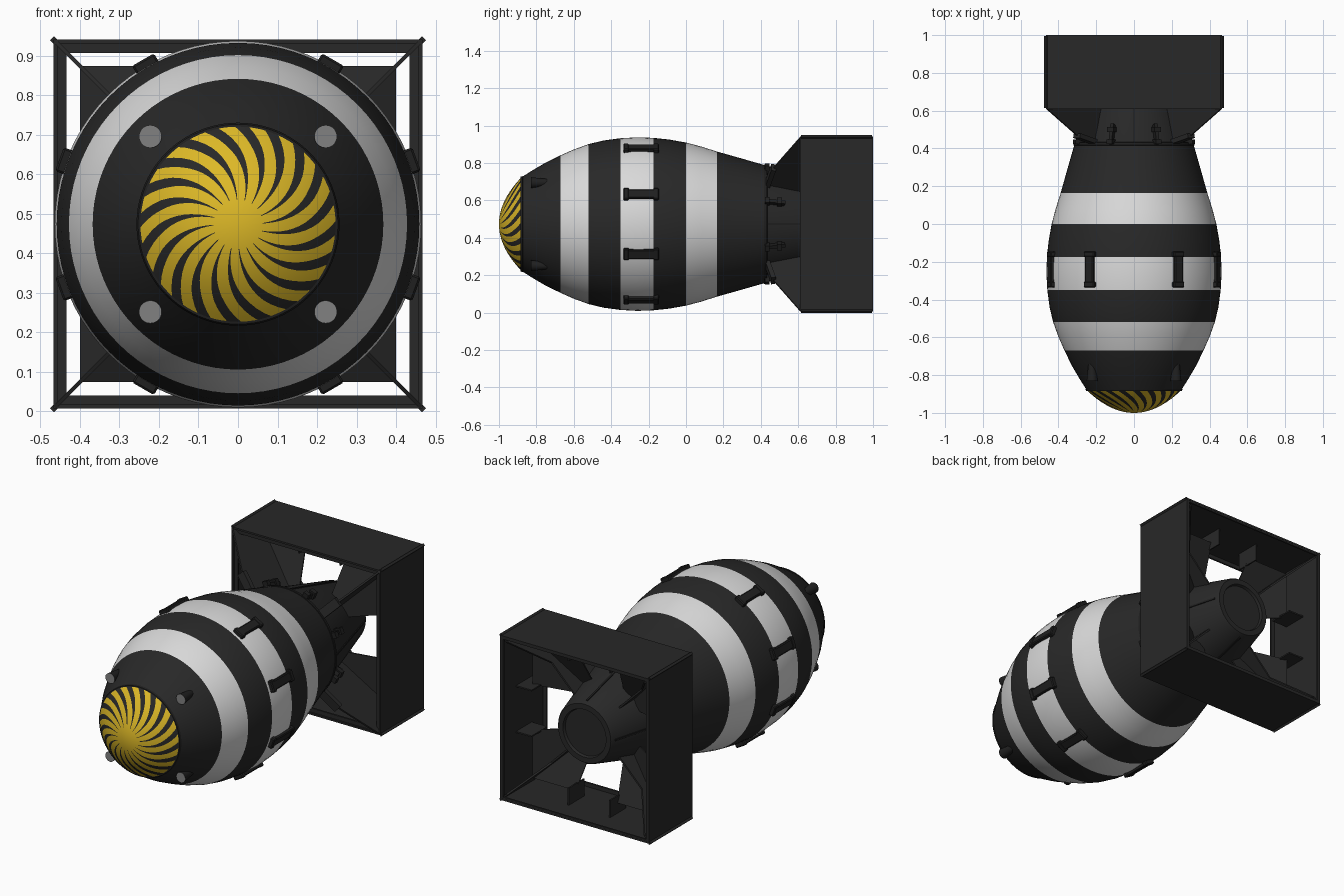
import bpy
import bmesh
from math import pi, sin, cos, radians
from mathutils import Matrix, Vector

if "Cube" in bpy.data.objects:
    bpy.data.objects.remove(bpy.data.objects["Cube"])

ZC = 0.473      # height of the long axis
SEGS = 80
BLADES = 20


def material(name, rgb):
    m = bpy.data.materials.new(name)
    m.use_nodes = True
    m.diffuse_color = (*rgb, 1)
    bsdf = m.node_tree.nodes["Principled BSDF"]
    bsdf.inputs["Base Color"].default_value = (*rgb, 1)
    bsdf.inputs["Roughness"].default_value = 0.6
    return m


BLACK = material("matte black", (0.021, 0.021, 0.021))
DARK = material("dark metal", (0.014, 0.014, 0.014))
WHITE = material("white paint", (0.7, 0.7, 0.7))
YELLOW = material("yellow paint", (0.72, 0.48, 0.02))
GREY = material("grey metal", (0.22, 0.22, 0.22))


def finish(name, bm, mats, smooth=False):
    """Turn a bmesh built around the y axis into an object at axis height."""
    bmesh.ops.recalc_face_normals(bm, faces=bm.faces)
    me = bpy.data.meshes.new(name)
    bm.to_mesh(me)
    bm.free()
    for m in mats:
        me.materials.append(m)
    ob = bpy.data.objects.new(name, me)
    ob.location.z = ZC
    bpy.context.collection.objects.link(ob)
    if smooth:
        bpy.ops.object.select_all(action="DESELECT")
        ob.select_set(True)
        bpy.context.view_layer.objects.active = ob
        bpy.ops.object.shade_smooth_by_angle(angle=radians(35))
    return ob


def lathe(name, profile, mats, rule=None, angle=None, segs=SEGS):
    """Spin (y, radius) points; rule picks a colour, angle can bend the spokes."""
    angle = angle or (lambda k, r: 2 * pi * k / segs)
    bm = bmesh.new()
    rings = []
    for y, r in profile:
        if r == 0:
            rings.append([bm.verts.new((0, y, 0))] * segs)
        else:
            rings.append([bm.verts.new((r * cos(angle(k, r)), y, r * sin(angle(k, r))))
                          for k in range(segs)])
    for i in range(len(rings) - 1):
        for k in range(segs):
            n = (k + 1) % segs
            quad = [rings[i][k], rings[i][n], rings[i + 1][n], rings[i + 1][k]]
            f = bm.faces.new(list(dict.fromkeys(quad)))
            if rule:
                f.material_index = rule(i, k, f.calc_center_median().y)
    return finish(name, bm, mats, True)


def add_box(bm, size, centre, spin=0, tilt=0):
    """Box placed along +x, tilted to the hull slope, spun around the y axis."""
    mat = (Matrix.Rotation(-spin, 4, "Y") @ Matrix.Translation(centre)
           @ Matrix.Rotation(tilt, 4, "Z") @ Matrix.Diagonal((*size, 1)))
    return bmesh.ops.create_cube(bm, size=1, matrix=mat)["verts"]


def add_plate(bm, points, thickness, normal):
    """Flat polygon thickened to both sides along a normal."""
    n = Vector(normal).normalized() * thickness / 2
    lo = [bm.verts.new(Vector(p) - n) for p in points]
    hi = [bm.verts.new(Vector(p) + n) for p in points]
    bm.faces.new(lo)
    bm.faces.new(hi[::-1])
    for i in range(len(lo)):
        j = (i + 1) % len(lo)
        bm.faces.new([lo[i], lo[j], hi[j], hi[i]])


# Hull with painted bands
hull = [(-0.88, 0.25), (-0.82, 0.288), (-0.75, 0.329), (-0.67, 0.368), (-0.6, 0.399),
        (-0.52, 0.428), (-0.44, 0.447), (-0.35, 0.459), (-0.26, 0.464), (-0.175, 0.461),
        (-0.09, 0.452), (0, 0.436), (0.08, 0.415), (0.165, 0.388), (0.3, 0.35), (0.425, 0.314)]
BANDS = [(-0.67, -0.52), (-0.35, -0.175), (0, 0.165)]
lathe("hull", hull, [BLACK, WHITE],
      lambda i, k, y: int(any(a < y < b for a, b in BANDS)))


# Nose cap with curved spokes that widen towards the rim
def spoke_angle(k, r):
    t = r / 0.25
    half = 0.02 + 0.21 * max(0, min(1, (t - 0.2) / 0.6))
    offset = (-half, 0, half, 0.5)[k % 4]
    return 2 * pi * (k // 4 + offset) / BLADES + 0.6 * t * t


cap = [(-1 + 0.12 * (i / 16) ** 2, 0.25 * i / 16) for i in range(17)]
lathe("nose_cap", cap, [YELLOW, BLACK],
      lambda i, k, y: int(k % 4 < 2 and i > 3), spoke_angle, BLADES * 4)
lathe("nose_seam", [(-0.885, 0.247), (-0.884, 0.253), (-0.874, 0.257), (-0.87, 0.25)], [DARK])

# Tail cone with recessed end disc, and the joint ring in front of it
lathe("tail_cone", [(0.42, 0.304), (0.9, 0.172), (0.91, 0.165), (0.91, 0.135),
                    (0.895, 0.13), (0.895, 0)], [BLACK])
lathe("joint_ring", [(0.415, 0.31), (0.417, 0.32), (0.432, 0.318), (0.435, 0.3)], [DARK])

# Side lugs: a bar on two feet, eight around the widest part
bm = bmesh.new()
for deg in (20, 60, 120, 160, 200, 240, 300, 340):
    a = radians(deg)
    add_box(bm, (0.03, 0.19, 0.05), (0.464, -0.24, 0), a)
    for y in (-0.32, -0.16):
        add_box(bm, (0.034, 0.03, 0.064), (0.464, y, 0), a)
bmesh.ops.bevel(bm, geom=bm.edges[:], offset=0.005, segments=1, affect="EDGES")
finish("side_lugs", bm, [DARK])

# Nose fuzes: four studs with grey ends
bm = bmesh.new()
for sx in (-1, 1):
    for sz in (-1, 1):
        mat = Matrix.Translation((sx * 0.222, -0.78, sz * 0.222)) @ Matrix.Rotation(pi / 2, 4, "X")
        bmesh.ops.create_cone(bm, cap_ends=True, segments=20, radius1=0.018, radius2=0.029,
                              depth=0.1, matrix=mat)
bm.normal_update()
for f in bm.faces:
    f.material_index = int(f.normal.y < -0.8)
finish("nose_fuzes", bm, [DARK, GREY], True)

# Hinge brackets behind the joint ring
bm = bmesh.new()
for i in range(8):
    a = pi / 8 + i * pi / 4
    add_box(bm, (0.03, 0.11, 0.018), (0.305, 0.475, 0), a, 0.28)
    add_box(bm, (0.05, 0.025, 0.032), (0.318, 0.435, 0), a)
    add_box(bm, (0.04, 0.025, 0.036), (0.308, 0.5, 0), a)
finish("hinge_brackets", bm, [DARK])

# Cone seams
bm = bmesh.new()
for i in range(4):
    add_box(bm, (0.008, 0.47, 0.01), (0.239, 0.66, 0), i * pi / 2, 0.268)
finish("cone_seams", bm, [DARK])

# Diagonal fins from the cone to the corners of the tail box
bm = bmesh.new()
side = [(0.29, 0.43), (0.37, 0.44), (0.43, 0.47), (0.655, 0.61), (0.655, 0.99),
        (0.61, 0.99), (0.4, 0.8), (0.18, 0.8)]
for i in range(4):
    a = pi / 4 + i * pi / 2
    c, s = cos(a), sin(a)
    add_plate(bm, [(d * c, y, d * s) for d, y in side], 0.01, (-s, 0, c))
    add_box(bm, (0.02, 0.38, 0.014), (0.656, 0.805, 0), a)
    add_box(bm, (0.13, 0.025, 0.05), (0.365, 0.452, 0), a, 0.25)
finish("diagonal_fins", bm, [BLACK])

# Tail box: four walls with inward flanges at both open ends
bm = bmesh.new()
for i in range(4):
    a = i * pi / 2
    add_box(bm, (0.01, 0.39, 0.934), (0.462, 0.805, 0), a)
    add_box(bm, (0.03, 0.01, 0.9), (0.449, 0.625, 0), a)
    add_box(bm, (0.014, 0.01, 0.92), (0.455, 0.994, 0), a)
finish("tail_box", bm, [BLACK])

# Corner baffles: pitched plates on each side of every fin
bm = bmesh.new()
for i in range(4):
    turn = Matrix.Rotation(i * pi / 2, 3, "Y")
    for flip in (False, True):
        pts = [(0.1, 0.7, 0.2), (0.13, 0.8, 0.4), (0.4, 0.8, 0.4), (0.13, 0.68, 0.13)]
        if flip:
            pts = [(z, y, x) for x, y, z in pts]
        add_plate(bm, [turn @ Vector(p) for p in pts], 0.008, (0, 1, 0))
finish("corner_baffles", bm, [BLACK])

# Struts that tie the baffles to the walls
bm = bmesh.new()
for i in range(4):
    for z in (-0.13, 0.13):
        add_box(bm, (0.1, 0.14, 0.008), (0.41, 0.8, z), i * pi / 2)
finish("baffle_struts", bm, [BLACK])
